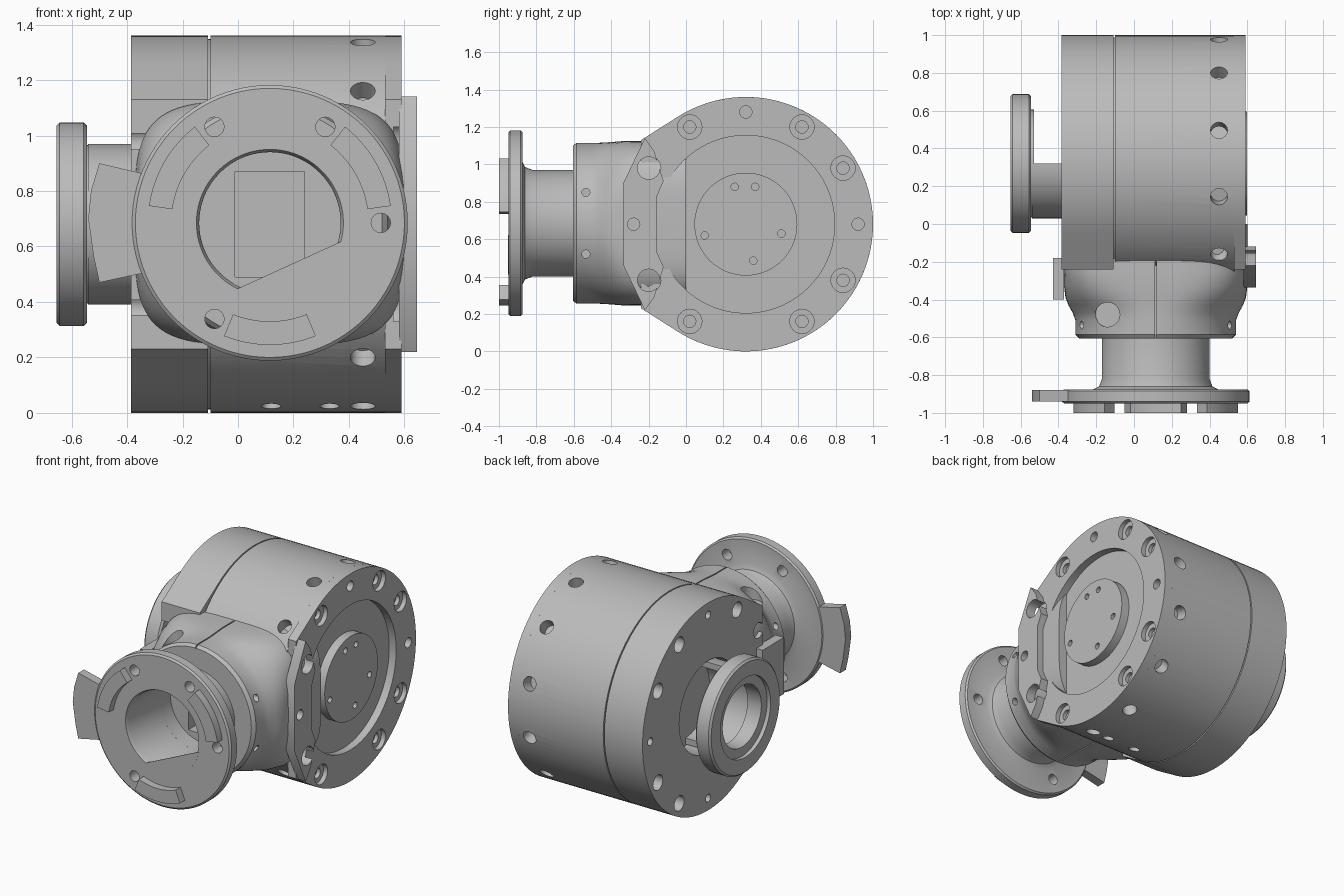
import bpy, bmesh
from math import cos, sin, pi, radians
from mathutils import Vector

if "Cube" in bpy.data.objects:
    bpy.data.objects.remove(bpy.data.objects["Cube"])

grey = bpy.data.materials.new("cast grey")
grey.use_nodes = True
grey.diffuse_color = (0.5, 0.5, 0.5, 1)
grey.node_tree.nodes["Principled BSDF"].inputs["Base Color"].default_value = (0.5, 0.5, 0.5, 1)

X, Y, Z = Vector((1, 0, 0)), Vector((0, 1, 0)), Vector((0, 0, 1))
BODY = Vector((0, 0.32, 0.68))      # main drum axis
PORT = Vector((0.115, 0, 0.685))    # front port axis


def loft(name, rings, closed=False):
    """Skin a row of equal rings, capped at the ends or joined into a loop."""
    bm = bmesh.new()
    rows = [[bm.verts.new(p) for p in ring] for ring in rings]
    n = len(rows[0])
    pairs = list(zip(rows, rows[1:]))
    if closed:
        pairs.append((rows[-1], rows[0]))
    else:
        bm.faces.new(rows[0])
        bm.faces.new(rows[-1])
    for a, b in pairs:
        for i in range(n):
            j = (i + 1) % n
            bm.faces.new((a[i], a[j], b[j], b[i]))
    bmesh.ops.recalc_face_normals(bm, faces=bm.faces)
    mesh = bpy.data.meshes.new(name)
    bm.to_mesh(mesh)
    bm.free()
    mesh.materials.append(grey)
    ob = bpy.data.objects.new(name, mesh)
    bpy.context.collection.objects.link(ob)
    return ob


def lathe(name, origin, axis, profile, closed=False, seg=72):
    """Revolve (radius, distance) points about an axis."""
    m = axis.to_track_quat('Z', 'Y').to_matrix()
    rings = [[origin + m @ Vector((r * cos(2 * pi * i / seg), r * sin(2 * pi * i / seg), t))
              for i in range(seg)] for r, t in profile]
    return loft(name, rings, closed)


def rod(name, origin, axis, r, a, b, seg=72):
    return lathe(name, origin, axis, [(r, a), (r, b)], seg=seg)


def prism(name, axis, pts, a, b):
    """Extrude a flat outline along x or y."""
    place = (lambda u, v, t: (t, u, v)) if axis == X else (lambda u, v, t: (u, t, v))
    return loft(name, [[place(u, v, t) for u, v in pts] for t in (a, b)])


def arc(u, v, r, a0, a1, n=16):
    return [(u + r * cos(radians(a0 + (a1 - a0) * i / n)),
             v + r * sin(radians(a0 + (a1 - a0) * i / n))) for i in range(n + 1)]


def band(u, v, r0, r1, a0, a1, n=16):
    return arc(u, v, r1, a0, a1, n) + arc(u, v, r0, a1, a0, n)


def cut(targets, cutters):
    """Subtract the cutters, bake the result and drop the cutters."""
    for ob in targets:
        for c in cutters:
            mod = ob.modifiers.new("cut", 'BOOLEAN')
            mod.operation, mod.solver, mod.object = 'DIFFERENCE', 'EXACT', c
        bpy.context.view_layer.update()
        deps = bpy.context.evaluated_depsgraph_get()
        mesh = bpy.data.meshes.new_from_object(ob.evaluated_get(deps))
        ob.modifiers.clear()
        ob.data = mesh
    for c in cutters:
        bpy.data.objects.remove(c)


def around(deg, r=0.6):
    return BODY + Vector((0, r * cos(radians(deg)), r * sin(radians(deg))))


# Drum: end cap, middle barrel and face plate, with a thin seam
hull = arc(BODY.y, BODY.z, 0.68, -123, 123, 64) + [(-0.24, 1.13), (-0.24, 0.23)]
end_cap = prism("end_cap", X, hull, -0.385, -0.108)
face_plate = prism("face_plate", X, hull, 0.53, 0.59)
barrel = rod("barrel", BODY, X, 0.68, -0.1, 0.531, 96)
rod("seam_core", BODY, X, 0.668, -0.15, 0.0, 96)
hub = rod("face_hub", BODY, X, 0.275, 0.535, 0.597)

# Side covers beside the front port
half = [(-0.335, 0.9), (-0.22, 1.14), (-0.17, 1.07), (-0.12, 0.91), (-0.155, 0.83)]
outline = half + [(y, 1.36 - z) for y, z in reversed(half)]
side_cover = prism("right_side_cover", X, outline, 0.58, 0.645)
prism("left_side_cover", X, [(-0.4, 0.5), (-0.4, 0.87), (-0.18, 0.87), (-0.18, 0.5)], -0.43, -0.37)

# Bolt holes on both ends of the drum
bolts = [a + s for a in (0, 90, 180, 270) for s in (30, 60) ]
counterbores = [rod("cutter", around(a), X, 0.065, 0.56, 0.7, 24) for a in bolts]
pilots = [rod("cutter", around(a), X, 0.033, 0.535, 0.7, 16) for a in bolts + [0, 90, 180]]
recess = rod("cutter", BODY, X, 0.475, 0.54, 0.62)
cap_holes = [rod("cutter", around(a), X, 0.05, -0.5, -0.3, 16) for a in bolts]
cap_holes += [rod("cutter", around(a), X, 0.025, -0.5, -0.32, 12) for a in (0, 90, 180, 270)]
cap_holes.append(rod("cutter", BODY, X, 0.3, -0.5, -0.22))
cut([end_cap], cap_holes)
cut([side_cover], [rod("cutter", around(a), X, 0.06, 0.56, 0.7, 24) for a in (150, 210)]
    + [rod("cutter", around(180), X, 0.033, 0.6, 0.7, 16)])
cut([face_plate], counterbores + pilots + [recess])
cut([hub], [rod("cutter", Vector((0, y, z)), X, 0.02, 0.57, 0.62, 12)
            for y, z in [(0.26, 0.88), (0.37, 0.88), (0.51, 0.63), (0.36, 0.485), (0.1, 0.62)]])

# Radial screw holes round the barrel
radial = []
for x, deg, r in [(0.45, a, 0.045) for a in range(-135, 136, 30)] + [(0.12, -105, 0.035), (0.33, -105, 0.035)]:
    axis = Vector((0, cos(radians(deg)), sin(radians(deg))))
    radial.append(rod("cutter", BODY + X * x, axis, r, 0.6, 0.75, 16))
cut([barrel], radial)


# Front collar: a round neck that squares off into the drum
def section(y, rx, rz, n, seg=80):
    ring = []
    for i in range(seg):
        c, s = cos(2 * pi * i / seg), sin(2 * pi * i / seg)
        ring.append((PORT.x + rx * (1 if c > 0 else -1) * abs(c) ** (2 / n), y,
                     PORT.z + rz * (1 if s > 0 else -1) * abs(s) ** (2 / n)))
    return ring


collar = loft("front_collar", [section(*s) for s in [
    (-0.605, 0.405, 0.415, 2), (-0.585, 0.425, 0.43, 2), (-0.51, 0.425, 0.43, 2),
    (-0.47, 0.44, 0.43, 2.1), (-0.43, 0.462, 0.432, 2.3), (-0.39, 0.478, 0.435, 2.7),
    (-0.33, 0.485, 0.44, 3.3), (-0.25, 0.487, 0.44, 4), (0, 0.487, 0.44, 4)]])
collar_cuts = [rod("cutter", PORT, Y, 0.255, -0.7, -0.5),
               prism("cutter", Y, [(-0.01, 0.49), (0.24, 0.49), (0.24, 0.87), (-0.01, 0.87)], -0.6, -0.38),
               rod("cutter", Vector((-0.14, -0.48, 0)), Z, 0.065, 0.98, 1.3, 24)]
for s in (-1, 1):
    z = PORT.z + s * 0.46
    collar_cuts.append(prism("cutter", Y, [(0.111, z - 0.05), (0.119, z - 0.05),
                                           (0.119, z + 0.05), (0.111, z + 0.05)], -0.7, -0.15))
    for x in (PORT.x - 0.4, PORT.x + 0.4):
        collar_cuts.append(rod("cutter", Vector((x, -0.535, PORT.z + s * 0.165)), X, 0.022, -0.06, 0.1, 12))
cut([collar], collar_cuts)

# Front flange with its hollow neck
flange = lathe("front_flange", PORT, Y, [
    (0.265, -0.95), (0.485, -0.95), (0.497, -0.94), (0.497, -0.885), (0.487, -0.875),
    (0.33, -0.875), (0.3, -0.86), (0.285, -0.82), (0.285, -0.55), (0.255, -0.55), (0.255, -0.93)],
    closed=True, seg=96)
cut([flange], [rod("cutter", PORT + Vector((0.4 * cos(radians(a)), 0, 0.4 * sin(radians(a)))),
                   Y, 0.035, -1, -0.8, 16) for a in (0, 60, 120, 240)])
for i, a in enumerate((30, 150, 270)):
    prism(f"flange_pad_{i + 1}", Y, band(PORT.x, PORT.z, 0.355, 0.44, a - 22, a + 22), -1, -0.94)
prism("flange_tab", Y, [(-0.5, 0.9), (-0.33, 0.86), (-0.33, 0.5), (-0.36, 0.5), (-0.5, 0.47),
                        (-0.52, 0.56), (-0.54, 0.7), (-0.53, 0.8)], -0.94, -0.88)
prism("bore_shield", Y, arc(PORT.x, PORT.z, 0.275, -118, -13), -0.951, -0.945)

# Rear-side ring on a half-open neck
lathe("side_ring", BODY, X, [
    (0.26, -0.655), (0.355, -0.655), (0.367, -0.643), (0.367, -0.557), (0.355, -0.545),
    (0.285, -0.545), (0.285, -0.53), (0.2, -0.53), (0.2, -0.63), (0.26, -0.63)], closed=True)
prism("side_neck", X, band(BODY.y, BODY.z, 0.25, 0.29, 90, 270, 36), -0.54, -0.21)

# Smooth the curved walls, keep the edges crisp
bpy.ops.object.select_all(action='DESELECT')
for ob in bpy.context.collection.objects:
    if ob.type == 'MESH' and ob.data.materials and ob.data.materials[0] == grey:
        ob.select_set(True)
        bpy.context.view_layer.objects.active = ob
bpy.ops.object.shade_smooth_by_angle(angle=radians(30))
